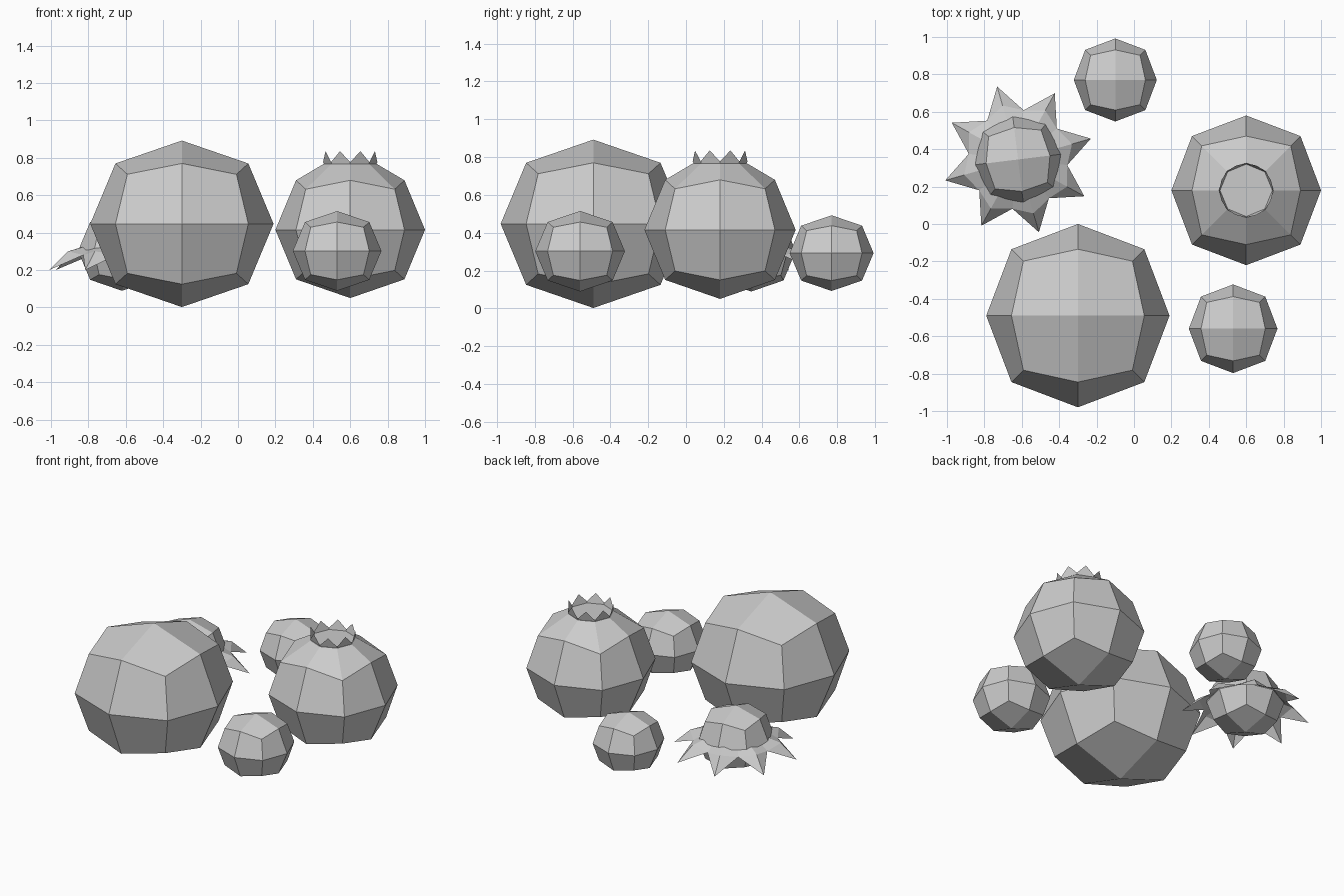
import bpy, bmesh
from math import sin, cos, radians, atan2
from mathutils import Matrix, Vector

if "Cube" in bpy.data.objects:
    bpy.data.objects.remove(bpy.data.objects["Cube"])


def finish(bm, name, loc, rot=(0, 0, 0)):
    bmesh.ops.recalc_face_normals(bm, faces=bm.faces)
    me = bpy.data.meshes.new(name)
    bm.to_mesh(me)
    bm.free()
    ob = bpy.data.objects.new(name, me)
    ob.location, ob.rotation_euler = loc, rot
    bpy.context.collection.objects.link(ob)
    return ob


def berry_mesh(r, rz):
    """Cube split once and rounded: 24 flat quads."""
    bm = bmesh.new()
    bmesh.ops.create_cube(bm, size=2)
    bmesh.ops.subdivide_edges(bm, edges=bm.edges[:], cuts=1, use_grid_fill=True)
    factor = {1: 1.0, 2: 0.725, 3: 0.595}
    for v in bm.verts:
        n = sum(abs(c) > 0.5 for c in v.co)
        v.co = Vector((v.co.x * r, v.co.y * r, v.co.z * rz)) * factor[n]
    return bm


def polar(r, deg, z):
    a = radians(deg)
    return (r * cos(a), r * sin(a), z)


# plain round berries
for name, r, rz, loc in [
        ("large_berry", 0.49, 0.445, (-0.30, -0.49, 0.447)),
        ("small_berry_front", 0.237, 0.213, (0.53, -0.56, 0.302)),
        ("small_berry_back", 0.222, 0.20, (-0.10, 0.77, 0.292))]:
    finish(berry_mesh(r, rz), name, loc)

# crowned berry: top opened to an octagon, with a closed recess inside
bm = berry_mesh(0.40, 0.365)
top = max(bm.verts, key=lambda v: v.co.z)
bmesh.ops.delete(bm, geom=[top], context='VERTS')
edge = [e for e in bm.edges if e.is_boundary]
new = bmesh.ops.extrude_edge_only(bm, edges=edge)["geom"]
rim = [v for v in new if isinstance(v, bmesh.types.BMVert)]
for v in rim:
    a = atan2(v.co.y, v.co.x)
    v.co = (0.142 * cos(a), 0.142 * sin(a), 0.352)
bmesh.ops.contextual_create(bm, geom=[g for g in new if isinstance(g, bmesh.types.BMEdge)])
finish(bm, "crowned_berry", (0.60, 0.18, 0.415))

# crown of eight pointed teeth
bm = bmesh.new()
for i in range(8):
    a = 45 * i
    bm.faces.new([bm.verts.new(polar(0.14, a, 0.352)),
                  bm.verts.new(polar(0.14, a + 45, 0.352)),
                  bm.verts.new(polar(0.145, a + 45, 0.362)),
                  bm.verts.new(polar(0.143, a + 22.5, 0.42)),
                  bm.verts.new(polar(0.145, a, 0.362))])
bmesh.ops.remove_doubles(bm, verts=bm.verts, dist=0.0005)
finish(bm, "berry_crown", (0.60, 0.18, 0.415))

# berry sitting in a leafy collar
finish(berry_mesh(0.237, 0.213), "collared_berry", (-0.62, 0.345, 0.302), (0, 0, radians(7)))

# collar: eight drooping leaves, each folded along its middle
bm = bmesh.new()
for i in range(8):
    a = 16 + 45 * i
    rows = [[bm.verts.new(polar(0.19, a + d, 0.33)) for d in (-22.5, 0, 22.5)],
            [bm.verts.new(polar(r, a + d, z)) for d, r, z in
             ((-22.5, 0.265, 0.28), (0, 0.30, 0.30), (22.5, 0.265, 0.28))]]
    tip = bm.verts.new(polar(0.405, a, 0.20))
    for k in (0, 1):
        bm.faces.new([rows[0][k], rows[1][k], rows[1][k + 1], rows[0][k + 1]])
        bm.faces.new([rows[1][k], tip, rows[1][k + 1]])
bmesh.ops.remove_doubles(bm, verts=bm.verts, dist=0.0005)
finish(bm, "leaf_collar", (-0.62, 0.345, 0))
